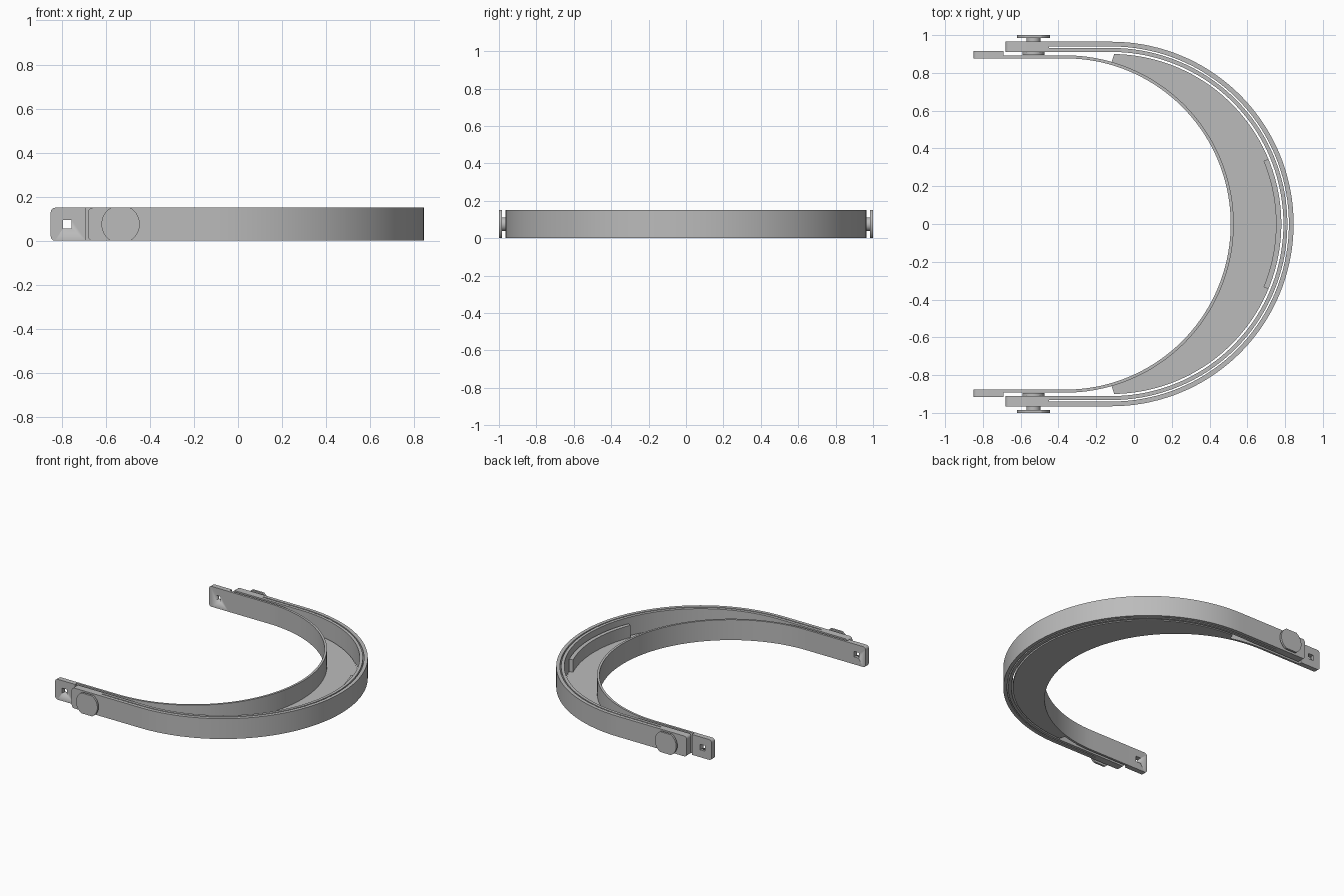
import bpy, bmesh, math

if "Cube" in bpy.data.objects:
    bpy.data.objects.remove(bpy.data.objects["Cube"])

H = 0.15                     # height of the bands
grey = bpy.data.materials.new("plain grey")
grey.diffuse_color = (0.5, 0.5, 0.5, 1)
grey.use_nodes = True
grey.node_tree.nodes["Principled BSDF"].inputs["Base Color"].default_value = grey.diffuse_color


def finish(name, bm):
    bmesh.ops.recalc_face_normals(bm, faces=bm.faces)
    me = bpy.data.meshes.new(name)
    bm.to_mesh(me)
    bm.free()
    me.materials.append(grey)
    ob = bpy.data.objects.new(name, me)
    bpy.context.collection.objects.link(ob)
    bpy.ops.object.select_all(action='DESELECT')
    ob.select_set(True)
    bpy.context.view_layer.objects.active = ob
    bpy.ops.object.shade_smooth_by_angle(angle=math.radians(30))
    return ob


def ribbon(name, a, b, z0, z1):
    """Solid strip between two plan curves of equal point count."""
    bm = bmesh.new()
    rows = [[bm.verts.new((x, y, z)) for x, y, z in
             ((*p, z0), (*q, z0), (*q, z1), (*p, z1))] for p, q in zip(a, b)]
    for r, s in zip(rows, rows[1:]):
        for i in range(4):
            j = (i + 1) % 4
            bm.faces.new((r[i], r[j], s[j], s[i]))
    bm.faces.new(rows[0])
    bm.faces.new(rows[-1])
    return finish(name, bm)


def slab(name, outline, y0, y1):
    """Outline in x and z, extruded along y."""
    bm = bmesh.new()
    lo = [bm.verts.new((x, y0, z)) for x, z in outline]
    hi = [bm.verts.new((x, y1, z)) for x, z in outline]
    bm.faces.new(lo)
    bm.faces.new(hi)
    for i in range(len(lo)):
        j = (i + 1) % len(lo)
        bm.faces.new((lo[i], lo[j], hi[j], hi[i]))
    return finish(name, bm)


def arc(cx, r, deg, n=72):
    return [(cx + r * math.cos(t), r * math.sin(t)) for t in
            (math.radians(deg * (1 - 2 * i / n)) for i in range(n + 1))]


def u_curve(cx, r, x_end):
    return [(x_end, r)] + arc(cx, r, 90) + [(x_end, -r)]


def rounded_end(x0, x1, r):
    """Plate outline with its two left corners rounded."""
    pts = [(x1, 0), (x1, H)]
    for cz, start in ((H - r, 90), (r, 180)):
        for i in range(5):
            t = math.radians(start + 22.5 * i)
            pts.append((x0 + r + r * math.cos(t), cz + r * math.sin(t)))
    return pts


def disc(cx, r, n=48):
    """Circle flattened where it would pass the band edges."""
    return [(cx + r * math.cos(2 * math.pi * i / n),
             min(H, max(0, H / 2 + r * math.sin(2 * math.pi * i / n))))
            for i in range(n)]


# Curved bands
CI, CO = -0.365, -0.12
ribbon("inner_band", u_curve(CI, 0.877, -0.70), u_curve(CI, 0.893, -0.70), 0, H)
ribbon("outer_band", u_curve(CO, 0.940, -0.46), u_curve(CO, 0.965, -0.46), 0, H)
ribbon("middle_band", u_curve(CO, 0.911, -0.46), u_curve(CO, 0.932, -0.46), 0, H)

# Crescent floor and the pad on its outer wall
ribbon("crescent_floor", arc(CI, 0.891, 74), arc(CO, 0.900, 89), 0, 0.02)
ribbon("back_pad", arc(CO, 0.872, 22.5, 24), arc(CO, 0.900, 22.5, 24), 0.02, 0.11)

# End fittings on both sides
PX = -0.533
for side, s in (("front", -1), ("back", 1)):
    tab = slab(side + "_tab", rounded_end(-0.85, -0.69, 0.02), s * 0.877, s * 0.915)
    cutter = slab(side + "_hole_cutter",
                  [(-0.795, 0.055), (-0.755, 0.055), (-0.755, 0.095), (-0.795, 0.095)],
                  s * 0.8, s * 1.0)
    cutter.hide_render = True
    cutter.hide_set(True)
    cut = tab.modifiers.new("square_hole", 'BOOLEAN')
    cut.operation = 'DIFFERENCE'
    cut.solver = 'EXACT'
    cut.object = cutter
    slab(side + "_end_block", rounded_end(-0.68, -0.45, 0.02), s * 0.911, s * 0.965)
    slab(side + "_pin_flange", disc(PX, 0.058), s * 0.896, s * 0.911)
    slab(side + "_pin_stem", disc(PX, 0.037, 32), s * 0.96, s * 0.986)
    slab(side + "_button", disc(PX, 0.087), s * 0.985, s * 1.0)
